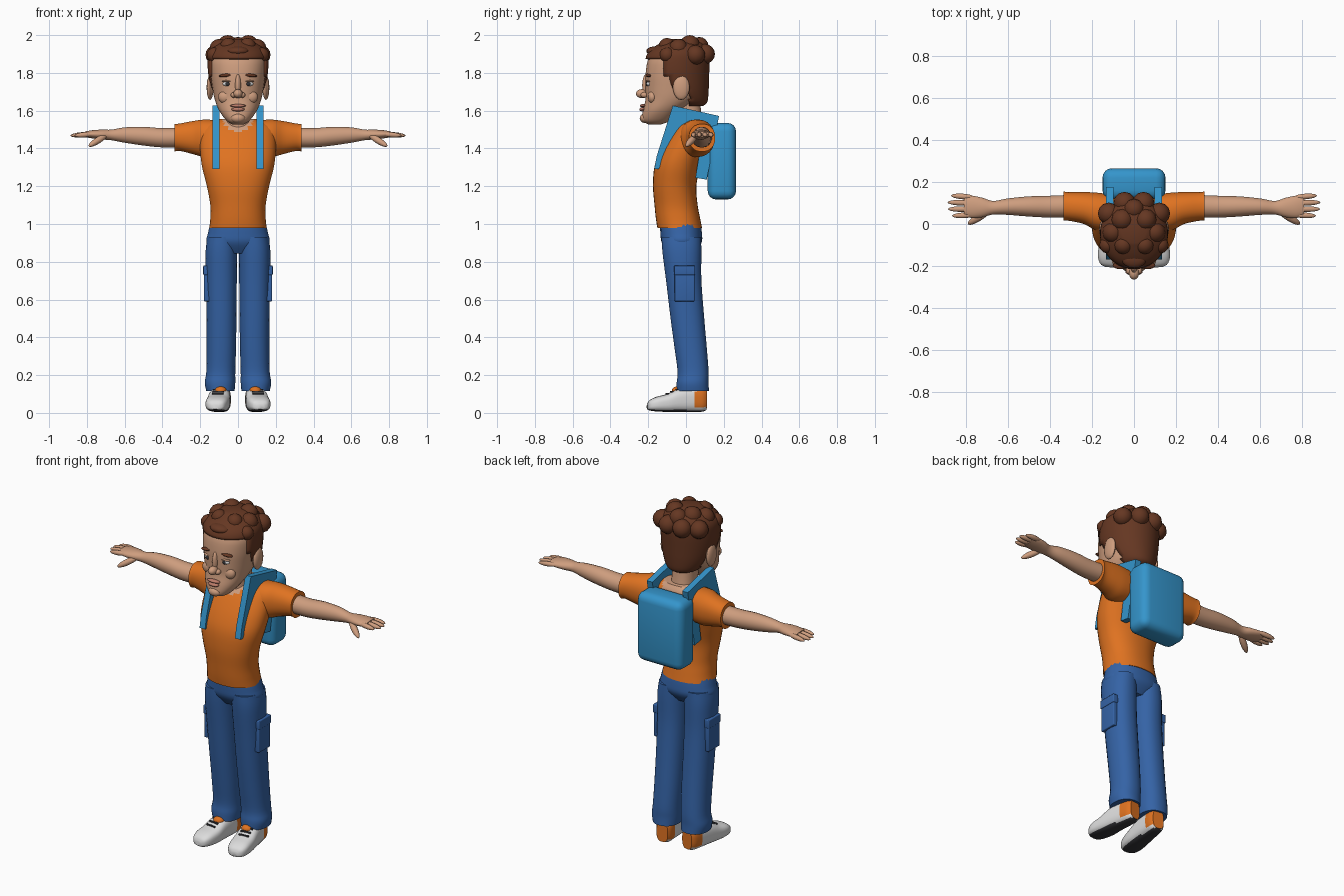
import bpy, bmesh, math
from mathutils import Vector, Matrix

old = bpy.data.objects.get("Cube")
if old:
    bpy.data.objects.remove(old, do_unlink=True)


def material(name, *rgb):
    m = bpy.data.materials.new(name)
    m.use_nodes = True
    m.diffuse_color = (*rgb, 1)
    m.node_tree.nodes["Principled BSDF"].inputs["Base Color"].default_value = (*rgb, 1)
    return m


SKIN = material("skin", .62, .34, .21)
HAIR = material("brown_hair", .13, .038, .016)
ORANGE = material("orange", .74, .17, .015)
DENIM = material("denim_blue", .035, .125, .38)
BLUE = material("pack_blue", .035, .3, .6)
WHITE = material("off_white", .72, .72, .72)
DARK = material("dark_grey", .035, .035, .04)
LIP = material("lip", .5, .2, .14)
parts = []


def finish(name, bm, mats, mirror=False, rule=None):
    bmesh.ops.recalc_face_normals(bm, faces=bm.faces)
    bm.normal_update()
    if rule:
        for f in bm.faces:
            f.material_index = rule(f.calc_center_median(), f.normal)
    me = bpy.data.meshes.new(name)
    bm.to_mesh(me)
    bm.free()
    for m in mats:
        me.materials.append(m)
    ob = bpy.data.objects.new(name, me)
    bpy.context.scene.collection.objects.link(ob)
    if mirror:
        ob.modifiers.new("mirror", "MIRROR")
    parts.append(ob)
    return ob


def spline(a, b, c, d, t):
    return b + .5 * t * (c - a + t * (2 * a - 5 * b + 4 * c - d + t * (3 * (b - c) + d - a)))


def loft(name, rings, mats, axis="Z", mirror=False, rule=None, n=28, sub=4,
         power=.9, keep=None, turn=None):
    """Skin over rings of (position, low, high, low, high) along an axis."""
    last = len(rings) - 1
    fine = []
    for i in range(last):
        four = [rings[min(max(i + k, 0), last)] for k in (-1, 0, 1, 2)]
        fine += [[spline(*v, k / sub) for v in zip(*four)] for k in range(sub)]
    fine.append(rings[-1])
    bm = bmesh.new()
    loops = []
    for t, a0, a1, b0, b1 in fine:
        loop = []
        for k in range(n):
            c, s = (f(math.tau * (k + .5) / n) for f in (math.cos, math.sin))
            a = (a0 + a1) / 2 + (a1 - a0) / 2 * math.copysign(abs(c) ** power, c)
            b = (b0 + b1) / 2 + (b1 - b0) / 2 * math.copysign(abs(s) ** power, s)
            co = {"Z": (a, b, t), "X": (t, a, b), "Y": (a, t, b)}[axis]
            loop.append(bm.verts.new(co))
        loops.append(loop)
    for p, q in zip(loops, loops[1:]):
        for k in range(n):
            j = (k + 1) % n
            bm.faces.new((p[k], p[j], q[j], q[k]))
    bm.faces.new(loops[0])
    bm.faces.new(loops[-1])
    if keep:
        gone = [f for f in bm.faces if not keep(f.calc_center_median())]
        bmesh.ops.delete(bm, geom=gone, context="FACES")
    if turn:
        bm.transform(turn)
    return finish(name, bm, mats, mirror, rule)


def even(rings):
    """Rings symmetric in x: (z, half width, front, back)."""
    return [(z, -w, w, f, b) for z, w, f, b in rings]


def blob(name, loc, size, mat, mirror=False, tilt=0, segs=16):
    bm = bmesh.new()
    bmesh.ops.create_uvsphere(bm, u_segments=segs, v_segments=segs // 2 + 2, radius=1)
    bm.transform(Matrix.Translation(loc) @ Matrix.Rotation(tilt, 4, "Y")
                 @ Matrix.Diagonal((*size, 1)))
    return finish(name, bm, [mat], mirror)


def digit(name, p, q, r):
    p, q = Vector(p), Vector(q)
    bm = bmesh.new()
    bmesh.ops.create_uvsphere(bm, u_segments=10, v_segments=10, radius=1)
    spin = (q - p).to_track_quat("Z", "Y").to_matrix().to_4x4()
    bm.transform(Matrix.Translation((p + q) / 2) @ spin
                 @ Matrix.Diagonal((r, r, (q - p).length / 2, 1)))
    finish(name, bm, [SKIN], True)


def box(name, low, high, mat, mirror=False, bevel=.005, turn=None):
    low, high = Vector(low), Vector(high)
    bm = bmesh.new()
    bmesh.ops.create_cube(bm, size=1)
    bm.transform(Matrix.Translation((low + high) / 2) @ Matrix.Diagonal((*(high - low), 1)))
    bmesh.ops.bevel(bm, geom=bm.edges[:], offset=bevel, segments=4, profile=.5, affect="EDGES")
    if turn:
        bm.transform(turn)
    return finish(name, bm, [mat], mirror)


# Shirt with round neckline
loft("shirt", even([
    (.98, .152, -.152, .085), (1.03, .147, -.16, .075), (1.1, .147, -.167, .062),
    (1.2, .165, -.175, .055), (1.3, .19, -.168, .075), (1.38, .2, -.14, .1),
    (1.46, .2, -.095, .125), (1.52, .185, -.05, .13), (1.555, .1, -.015, .11)]),
    [ORANGE, SKIN], n=40, sub=5,
    rule=lambda c, n: int(math.hypot(c.x / .085, (c.z - 1.57) / .08) < 1))
loft("sleeve", [
    (.1, -.04, .14, 1.36, 1.55), (.18, -.03, .15, 1.355, 1.553), (.24, .0, .152, 1.37, 1.545),
    (.31, .015, .152, 1.387, 1.532), (.335, .015, .155, 1.383, 1.53)],
    [ORANGE], "X", True)

# Arms and hands
loft("arm", [
    (.28, .03, .14, 1.405, 1.51), (.4, .03, .135, 1.405, 1.508), (.5, .035, .132, 1.415, 1.515),
    (.6, .043, .122, 1.43, 1.512), (.67, .045, .11, 1.443, 1.5), (.72, .032, .125, 1.447, 1.5),
    (.77, .028, .135, 1.453, 1.497), (.81, .038, .132, 1.46, 1.49)],
    [SKIN], "X", True, n=20, power=1)
for i, tip in enumerate((.865, .885, .887, .87)):
    y = .043 + .028 * i
    digit("finger", (.76, y, 1.477), (tip, y + .004 * (i - 1), 1.468), .014)
digit("thumb", (.69, .06, 1.475), (.79, .0, 1.412), .018)

# Jeans with side pockets
loft("jeans_hips", even([
    (.845, .1, -.09, .045), (.9, .165, -.128, .083), (.95, .16, -.136, .085),
    (1.0, .148, -.138, .078)]), [DENIM])
loft("jeans_leg", [
    (.115, .018, .168, -.05, .122), (.16, .014, .176, -.05, .12), (.22, .014, .168, -.045, .12),
    (.35, .01, .166, -.062, .11), (.5, .008, .167, -.082, .097), (.7, .006, .17, -.106, .082),
    (.85, .004, .172, -.125, .082), (.93, .004, .162, -.13, .08)],
    [DENIM], mirror=True)
box("cargo_pocket", (.15, -.06, .59), (.18, .045, .75), DENIM, True)
box("pocket_flap", (.15, -.063, .73), (.184, .048, .78), DENIM, True)

# Shoes, toes turned slightly outward
splay = Matrix.Translation((.095, 0, 0)) @ Matrix.Rotation(.12, 4, "Z") @ Matrix.Translation((-.095, 0, 0))


def shoe_colour(c, n):
    if n.z < -.75:
        return 2
    return int(c.y > .052 and c.z > .03)


loft("shoe", [
    (-.207, .075, .115, .02, .045), (-.195, .052, .138, .013, .066), (-.16, .037, .153, .008, .084),
    (-.1, .032, .155, .005, .1), (-.04, .036, .152, .005, .128), (.04, .043, .145, .005, .138),
    (.085, .048, .14, .006, .135), (.108, .06, .128, .015, .125)],
    [WHITE, ORANGE, DARK], "Y", True, shoe_colour, power=.7, turn=splay)
blob("shoe_tongue", (.092, -.045, .117), (.032, .03, .023), ORANGE, True)
for i in range(3):
    y = -.105 + .024 * i
    z = .098 + .011 * i
    box("lace", (.065, y, z - .004), (.125, y + .01, z + .007), DARK, True, .002, splay)

# Neck and head
loft("neck", even([
    (1.45, .08, -.06, .1), (1.53, .068, -.055, .09), (1.6, .066, -.07, .08),
    (1.7, .07, -.09, .07)]), [SKIN])
loft("head", even([
    (1.528, .032, -.2, -.13), (1.548, .062, -.232, -.08), (1.6, .1, -.228, -.02),
    (1.66, .124, -.215, .06), (1.72, .136, -.215, .09), (1.8, .146, -.214, .1),
    (1.88, .145, -.197, .1), (1.94, .1, -.14, .08)]), [SKIN], n=32)
blob("ear", (.148, -.025, 1.722), (.018, .044, .065), SKIN, True)
blob("nose_bridge", (0, -.208, 1.735), (.016, .024, .06), SKIN)
blob("nose_tip", (0, -.233, 1.69), (.024, .032, .024), SKIN)
blob("nostril_wing", (.023, -.22, 1.683), (.016, .02, .015), SKIN, True)
blob("upper_lip", (0, -.228, 1.626), (.042, .016, .009), LIP)
blob("lower_lip", (0, -.23, 1.607), (.035, .017, .011), LIP)
blob("chin", (0, -.215, 1.56), (.04, .03, .026), SKIN)
blob("cheek", (.065, -.178, 1.672), (.04, .025, .035), SKIN, True)
blob("eye", (.055, -.194, 1.742), (.026, .016, .013), WHITE, True)
blob("iris", (.055, -.207, 1.742), (.011, .006, .011), DARK, True)
blob("eyelid", (.055, -.196, 1.756), (.03, .017, .006), SKIN, True)
blob("eyebrow", (.064, -.198, 1.787), (.038, .017, .009), HAIR, True, .1)


# Hair cap with jagged hairline, and curls on top
def hairline(c):
    front = -1 if c.z > 1.87 else -.125 if c.z > 1.79 else -.085 if c.z > 1.72 else .02
    return c.y > front


hair = loft("hair", even([
    (1.625, .07, -.07, .09), (1.645, .1, -.1, .113), (1.7, .135, -.17, .12),
    (1.78, .156, -.215, .123), (1.86, .162, -.217, .125), (1.91, .155, -.2, .12),
    (1.95, .12, -.15, .1), (1.98, .06, -.09, .05)]),
    [HAIR], n=36, keep=hairline, power=1)
shell = hair.modifiers.new("thickness", "SOLIDIFY")
shell.thickness, shell.offset = .02, -1
for x, y, z, r in [(.045, .1, 1.9, .053), (.12, .05, 1.895, .052), (.055, .02, 1.947, .053),
                   (.1, -.04, 1.93, .05), (.125, -.1, 1.895, .04), (.05, -.1, 1.94, .045)]:
    blob("curl", (x, y, z), (r, r, r), HAIR, True, segs=12)
blob("crown_curl", (0, .07, 1.94), (.05, .05, .05), HAIR, segs=12)
blob("front_tuft", (0, -.165, 1.915), (.06, .045, .025), HAIR)

# Backpack with two shoulder straps
box("backpack", (-.15, .115, 1.13), (.15, .265, 1.535), BLUE, bevel=.045)
outline = [(-.168, 1.29), (-.155, 1.36), (-.07, 1.627), (.175, 1.572), (.11, 1.235),
           (.05, 1.245), (.09, 1.49), (-.01, 1.53), (-.11, 1.36), (-.145, 1.29)]
bm = bmesh.new()
face = bm.faces.new([bm.verts.new((.098, y, z)) for y, z in outline])
grown = bmesh.ops.extrude_face_region(bm, geom=[face])["geom"]
bmesh.ops.translate(bm, vec=(.036, 0, 0), verts=[v for v in grown if isinstance(v, bmesh.types.BMVert)])
finish("shoulder_strap", bm, [BLUE], True)

# Smooth shading with sharp edges kept
bpy.ops.object.select_all(action="DESELECT")
for ob in parts:
    ob.select_set(True)
bpy.context.view_layer.objects.active = parts[0]
bpy.ops.object.shade_smooth_by_angle(angle=math.radians(40))
